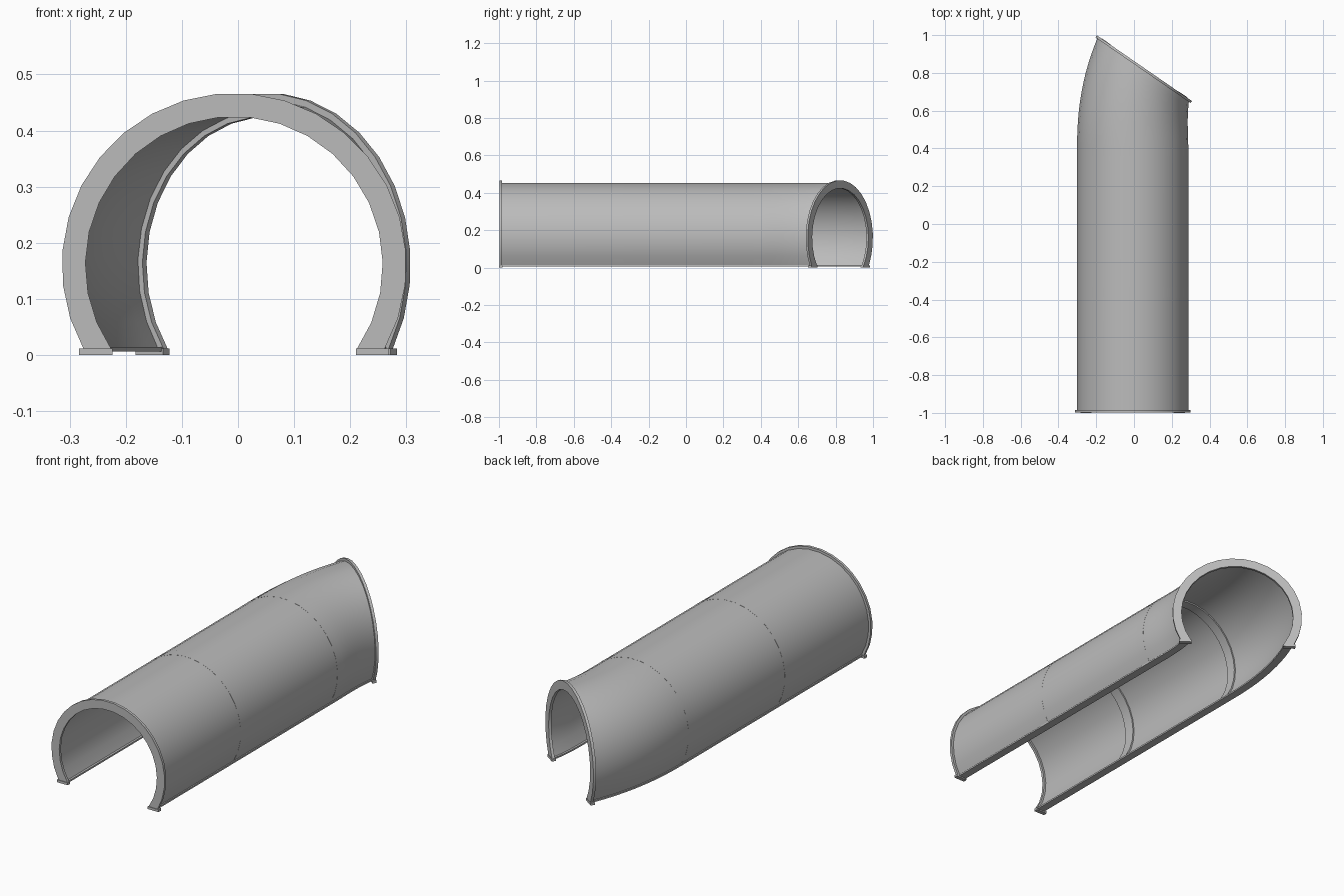
import bpy, bmesh
from math import sin, cos, asin, pi, radians

cube = bpy.data.objects.get("Cube")
if cube:
    bpy.data.objects.remove(cube, do_unlink=True)

# Single grey material
grey = bpy.data.materials.new("plain grey")
grey.use_nodes = True
COLOUR = (0.5, 0.5, 0.5, 1)
grey.diffuse_color = COLOUR
grey.node_tree.nodes["Principled BSDF"].inputs["Base Color"].default_value = COLOUR

AXIS_X, AXIS_Z = -0.007, 0.16
SEGMENTS = 21
TURN = radians(34.6)
END_X, END_Y = 0.055, 0.825


def arc(radius, bottom):
    """Arc over the tunnel, cut level at the given height."""
    low = asin((bottom - AXIS_Z) / radius)
    step = (pi - 2 * low) / SEGMENTS
    return [(radius * cos(low + i * step), AXIS_Z + radius * sin(low + i * step))
            for i in range(SEGMENTS + 1)]


def arch(inner, outer, bottom=0.01):
    return arc(outer, bottom) + arc(inner, bottom)[::-1]


def bar(side, near, far, low, high):
    return [(side * near, low), (side * far, low), (side * far, high), (side * near, high)]


def sweep(name, profile, stations):
    """Loft a closed profile through stations of (x, y, heading)."""
    bm = bmesh.new()
    rings = [[bm.verts.new((x + u * cos(a), y - u * sin(a), z)) for u, z in profile]
             for x, y, a in stations]
    n = len(profile)
    for r, s in zip(rings, rings[1:]):
        for i in range(n):
            j = (i + 1) % n
            bm.faces.new((r[i], r[j], s[j], s[i]))
    for ring in (rings[0], rings[-1]):
        for i in range(n // 2 - 1):
            bm.faces.new((ring[i], ring[i + 1], ring[n - 2 - i], ring[n - 1 - i]))
    bmesh.ops.recalc_face_normals(bm, faces=bm.faces[:])
    mesh = bpy.data.meshes.new(name)
    bm.to_mesh(mesh)
    bm.free()
    mesh.materials.append(grey)
    ob = bpy.data.objects.new(name, mesh)
    bpy.context.collection.objects.link(ob)
    bpy.ops.object.select_all(action='DESELECT')
    ob.select_set(True)
    bpy.context.view_layer.objects.active = ob
    bpy.ops.object.shade_smooth_by_angle(angle=radians(30))
    return ob


def straight(y0, y1):
    return [(AXIS_X, y0, 0), (AXIS_X, y1, 0)]


def at_end(*depths):
    return [(END_X - d * sin(TURN), END_Y - d * cos(TURN), TURN) for d in depths]


# Path: a straight run, then a bend towards +x
BEND_START, BEND_STEPS = 0.41, 12
stop_x, stop_y, _ = at_end(0.012)[0]
path = straight(-0.985, BEND_START)
for k in range(1, BEND_STEPS + 1):
    t = k / BEND_STEPS
    path.append((AXIS_X + (stop_x - AXIS_X) * t ** 2.4,
                 BEND_START + (stop_y - BEND_START) * t, TURN * t))

# Tunnel shell
sweep("tunnel_shell", arch(0.275, 0.295), path)

# Joint ribs between the shell sections
sweep("front_joint_rib", arch(0.268, 0.2955), straight(-0.39, -0.335))
sweep("back_joint_rib", arch(0.268, 0.2955), straight(0.36, 0.41))

# Flanges round both openings
sweep("front_flange", arch(0.265, 0.307), straight(-0.997, -0.984))
sweep("back_flange", arch(0.265, 0.307), at_end(0.013, 0))

# Base rails and flange feet on each side
for label, side in (("left", 1), ("right", -1)):
    sweep(label + "_base_rail", bar(side, 0.222, 0.262, 0.006, 0.014), path)
    foot = bar(side, 0.217, 0.276, 0, 0.012)
    sweep(label + "_front_foot", foot, straight(-1.0, -0.98))
    sweep(label + "_back_foot", foot, at_end(0.018, -0.002))
